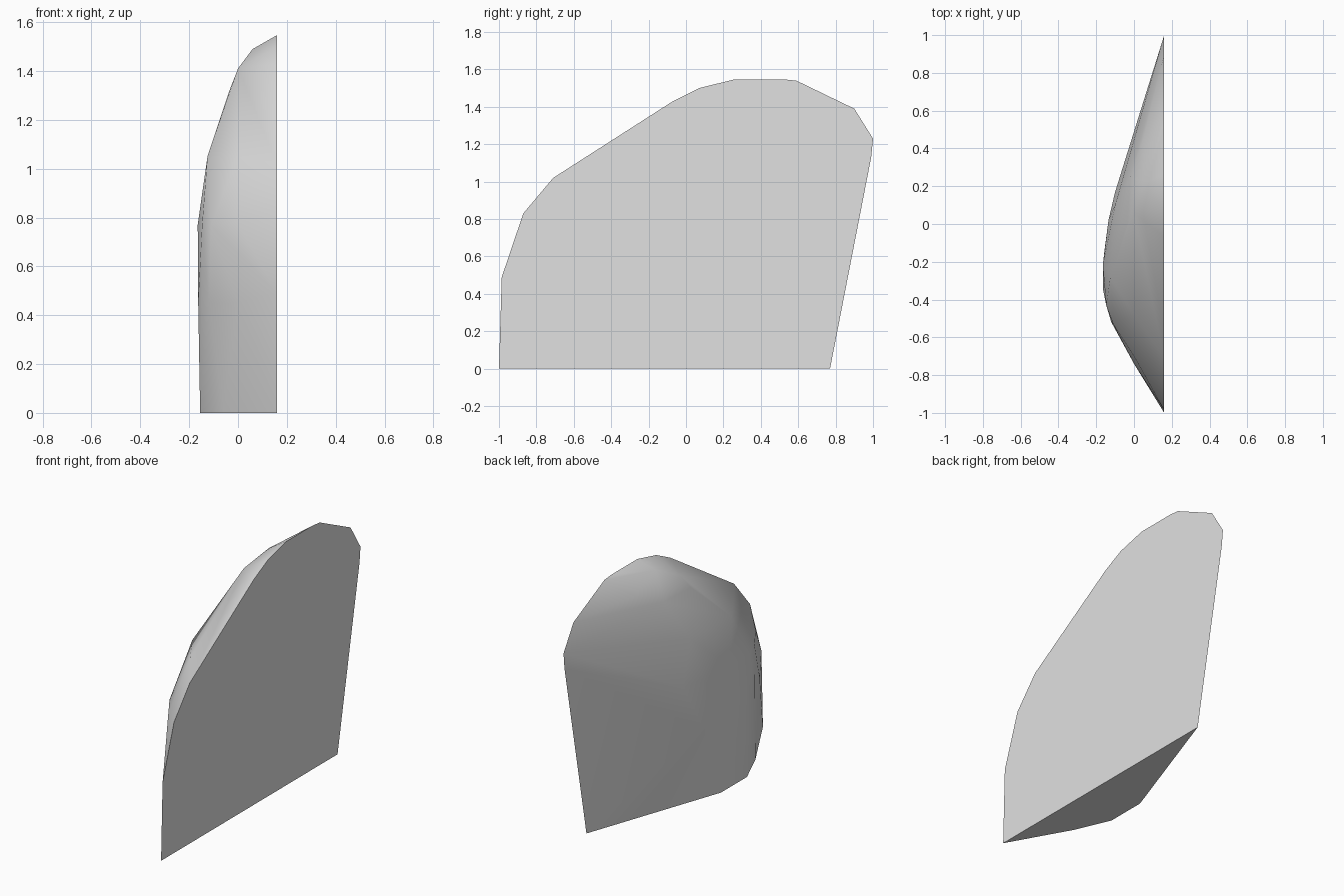
import bpy
import bmesh
import math

# Remove the default cube only
default_cube = bpy.data.objects.get("Cube")
if default_cube:
    bpy.data.objects.remove(default_cube, do_unlink=True)

FLAT_SIDE = 0.16


def make_material(name, colour):
    material = bpy.data.materials.new(name)
    material.use_nodes = True
    material.diffuse_color = colour
    shader = next(n for n in material.node_tree.nodes if n.type == "BSDF_PRINCIPLED")
    shader.inputs["Base Color"].default_value = colour
    return material


def hull_object(name, points, material):
    """Wrap a closed convex shell around the points and shade it smoothly."""
    mesh = bpy.data.meshes.new(name)
    bm = bmesh.new()
    for point in points:
        bm.verts.new(point)
    hull = bmesh.ops.convex_hull(bm, input=bm.verts)
    unused = [v for v in hull["geom_interior"] if isinstance(v, bmesh.types.BMVert)]
    bmesh.ops.delete(bm, geom=unused, context="VERTS")
    # Merge the flat side and the base into single faces
    bmesh.ops.dissolve_limit(bm, angle_limit=math.radians(0.5),
                             verts=bm.verts, edges=bm.edges)
    bmesh.ops.recalc_face_normals(bm, faces=bm.faces)
    bm.to_mesh(mesh)
    bm.free()
    mesh.materials.append(material)
    obj = bpy.data.objects.new(name, mesh)
    bpy.context.collection.objects.link(obj)
    bpy.ops.object.select_all(action="DESELECT")
    obj.select_set(True)
    bpy.context.view_layer.objects.active = obj
    bpy.ops.object.shade_smooth_by_angle(angle=math.radians(35))
    return obj


# Outline of the flat side: depth, height
outline = [
    (-1, 0), (-.985, .49), (-.87, .83), (-.71, 1.02), (-.07, 1.43),
    (.07, 1.5), (.26, 1.547), (.52, 1.547), (.59, 1.54), (.9, 1.39),
    (1, 1.23), (.99, 1.13), (.77, 0),
]

# Rounded side: height, then its contour from front to back
contours = [
    (0, [(-.06, -.61), (-.155, -.39), (-.155, -.13)]),
    (.45, [(0, -.74), (-.12, -.52), (-.163, -.35), (-.163, -.2), (-.135, .01)]),
    (.77, [(0, -.7), (-.11, -.53), (-.147, -.43), (-.165, -.22),
           (-.135, .02), (-.1, .17)]),
    (1.05, [(0, -.48), (-.125, -.28), (-.1, .1)]),
    (1.32, [(-.035, 0), (-.02, .25)]),
    (1.41, [(0, .06), (.05, .45), (.1, .62)]),
    (1.49, [(.06, .22)]),
]

points = [(FLAT_SIDE, y, z) for y, z in outline]
for height, contour in contours:
    points += [(x, y, height) for x, y in contour]

light_grey = make_material("light grey", (.75, .75, .75, 1))
hull_object("rounded_shell_half", points, light_grey)
